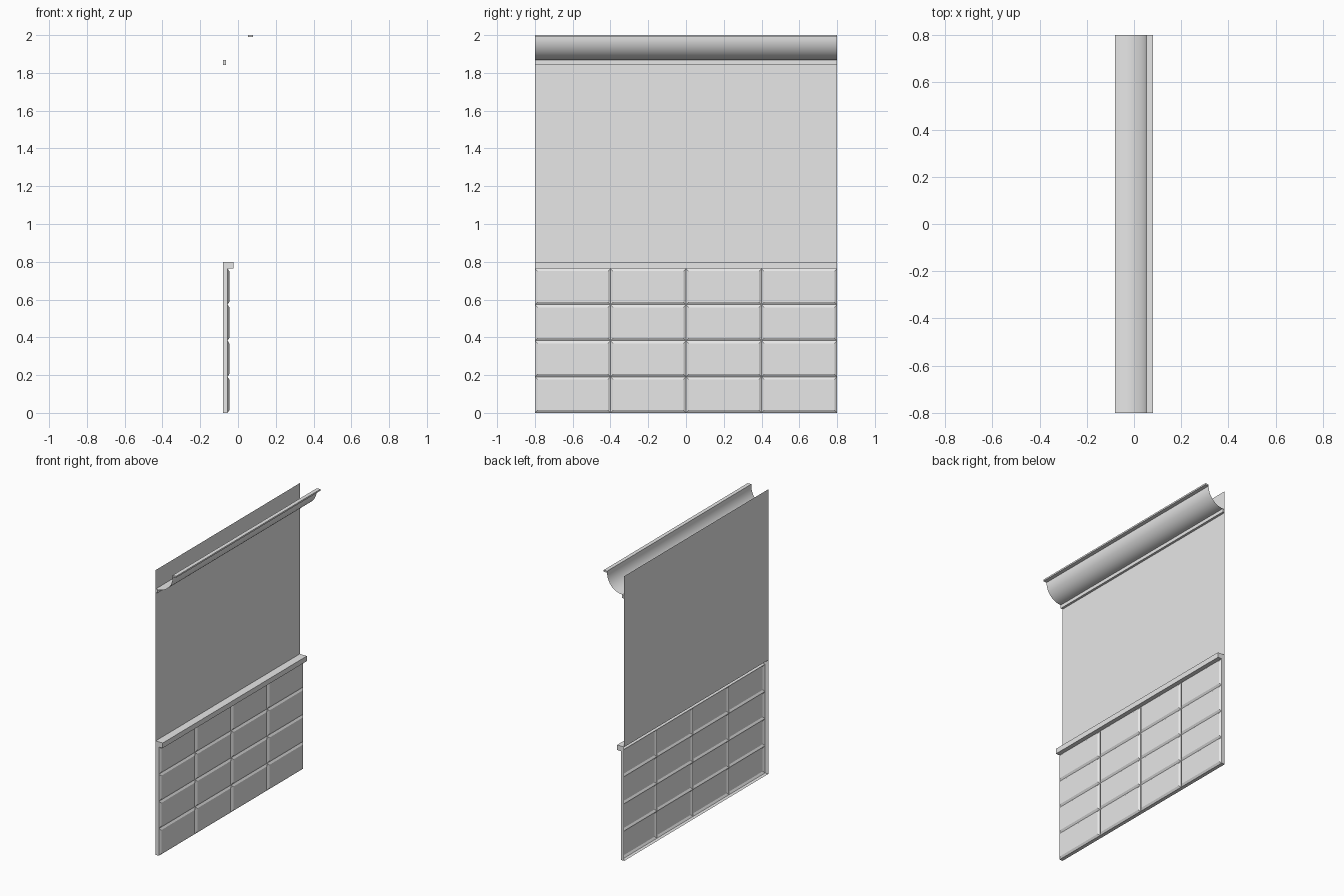
import bpy
import bmesh
import math
from mathutils import Matrix

cube = bpy.data.objects.get("Cube")
if cube:
    bpy.data.objects.remove(cube, do_unlink=True)

HALF = 0.8        # half the length along y
BACK = -0.08      # wall plane
FACE = -0.055     # groove depth of the tiled panel
LEDGE_Z = 0.764   # underside of the ledge

GREY = (0.8, 0.8, 0.8, 1.0)
plaster = bpy.data.materials.new("plain_grey")
plaster.use_nodes = True
plaster.diffuse_color = GREY
plaster.node_tree.nodes["Principled BSDF"].inputs["Base Color"].default_value = GREY


def finish(name, bm):
    mesh = bpy.data.meshes.new(name)
    bm.to_mesh(mesh)
    bm.free()
    mesh.materials.append(plaster)
    obj = bpy.data.objects.new(name, mesh)
    bpy.context.collection.objects.link(obj)
    return obj


def sweep(name, profile, closed=True, skip=(), smooth=False):
    """Run an (x, z) profile along y; closed profiles get end caps."""
    bm = bmesh.new()
    near = [bm.verts.new((x, -HALF, z)) for x, z in profile]
    far = [bm.verts.new((x, HALF, z)) for x, z in profile]
    n = len(profile)
    for i in range(n if closed else n - 1):
        if i not in skip:
            j = (i + 1) % n
            face = bm.faces.new((near[j], near[i], far[i], far[j]))
            face.smooth = smooth
    if closed:
        bm.faces.new(near)
        bm.faces.new(far[::-1])
    return finish(name, bm)


def bar(name, x0, x1, z0, z1):
    return sweep(name, [(x0, z0), (x1, z0), (x1, z1), (x0, z1)])


# Thin upper wall
sweep("upper_wall", [(BACK, 0.8), (BACK, 2.0)], closed=False)

# Wainscot casing with ledge, open at the back and where the tiles sit
sweep("wainscot_casing",
      [(BACK, 0), (FACE, 0), (FACE, LEDGE_Z), (-0.025, LEDGE_Z),
       (-0.025, 0.8), (BACK, 0.8)], skip=(1, 5))

# Tiled panel: a grid with each cell raised and bevelled
bm = bmesh.new()
bmesh.ops.create_grid(bm, x_segments=4, y_segments=4, size=1)
to_wall = Matrix(((0, 0, 1, FACE),
                  (HALF, 0, 0, 0),
                  (0, LEDGE_Z / 2, 0, LEDGE_Z / 2),
                  (0, 0, 0, 1)))
bmesh.ops.transform(bm, matrix=to_wall, verts=bm.verts)
bm.normal_update()
bmesh.ops.inset_individual(bm, faces=bm.faces[:], thickness=0.02, depth=0.009)
finish("raised_tile_panel", bm)

# Cornice: two thin rails joined by a curved sheet
LOW = (-0.064, 1.867)
HIGH = (0.053, 1.989)
bar("cornice_lower_rail", BACK, LOW[0], 1.843, LOW[1])
bar("cornice_upper_rail", HIGH[0], 0.08, HIGH[1], 2.0)
STEPS = 16
curve = []
for i in range(STEPS + 1):
    a = math.pi / 2 * i / STEPS
    curve.append((LOW[0] + (HIGH[0] - LOW[0]) * math.sin(a),
                  HIGH[1] - (HIGH[1] - LOW[1]) * math.cos(a)))
sweep("cornice_curve", curve, closed=False, smooth=True)
